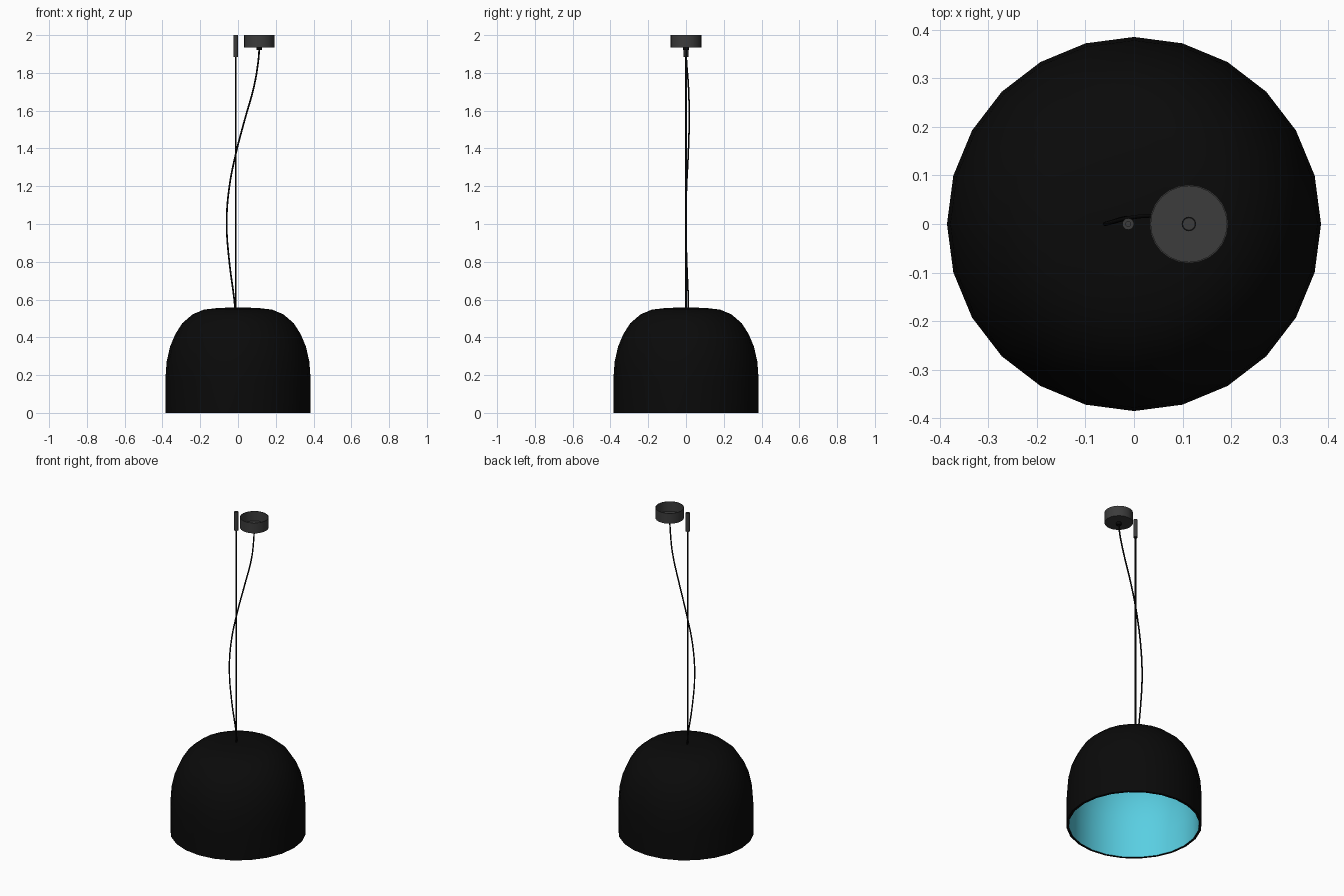
import bpy, bmesh, math
from mathutils import Vector

cube = bpy.data.objects.get("Cube")
if cube:
    bpy.data.objects.remove(cube, do_unlink=True)


def material(name, color):
    m = bpy.data.materials.new(name)
    m.use_nodes = True
    m.diffuse_color = (*color, 1)
    bsdf = next(n for n in m.node_tree.nodes if n.type == 'BSDF_PRINCIPLED')
    bsdf.inputs["Base Color"].default_value = (*color, 1)
    return m


black = material("black", (0.003, 0.003, 0.003))
grey = material("dark grey", (0.045, 0.045, 0.045))
blue = material("light blue", (0.1, 0.62, 0.76))


def lathe(name, profile, sides, center, mats, inner_from=None):
    """Spin an (r, z) profile about z; rows from inner_from on use the second material."""
    bm = bmesh.new()
    rings = []
    for r, z in profile:
        if r == 0:
            rings.append([bm.verts.new((0, 0, z))] * sides)
        else:
            angles = [math.tau * i / sides for i in range(sides)]
            rings.append([bm.verts.new((r * math.cos(a), r * math.sin(a), z)) for a in angles])
    for row, (a, b) in enumerate(zip(rings, rings[1:])):
        for i in range(sides):
            j = (i + 1) % sides
            corners = list(dict.fromkeys((a[i], a[j], b[j], b[i])))
            face = bm.faces.new(corners)
            if inner_from is not None and row >= inner_from:
                face.material_index = 1
    bmesh.ops.recalc_face_normals(bm, faces=bm.faces)
    mesh = bpy.data.meshes.new(name)
    bm.to_mesh(mesh)
    bm.free()
    obj = bpy.data.objects.new(name, mesh)
    bpy.context.collection.objects.link(obj)
    obj.location = (*center, 0)
    for m in mats:
        mesh.materials.append(m)
    bpy.ops.object.select_all(action='DESELECT')
    obj.select_set(True)
    bpy.context.view_layer.objects.active = obj
    bpy.ops.object.shade_smooth_by_angle(angle=math.radians(35))
    return obj


# Domed shade: black outside and rim, blue inside
outer = [(0.385, 0), (0.385, 0.17), (0.378, 0.27), (0.36, 0.35), (0.333, 0.415),
         (0.295, 0.475), (0.24, 0.522), (0.18, 0.547), (0.1, 0.556), (0, 0.558)]
wall = 0.015
inner = [(max(r - wall, 0), max(z - wall, 0)) for r, z in outer]
lathe("shade", outer[::-1] + inner, 24, (0, 0), [black, blue], len(outer))

# Suspension wire and its ceiling grip
wire_x = -0.012
lathe("suspension_wire", [(0, 0.54), (0.005, 0.54), (0.005, 1.9), (0, 1.9)], 10, (wire_x, 0), [black])
lathe("ceiling_grip", [(0, 1.885), (0.012, 1.885), (0.012, 2), (0.005, 2), (0.005, 1.96), (0, 1.96)],
      16, (wire_x, 0), [grey])

# Ceiling canopy: shallow cup, open on top
canopy_x = 0.113
lathe("canopy", [(0, 1.935), (0.081, 1.935), (0.081, 2), (0.078, 2), (0.078, 1.939), (0, 1.939)],
      24, (canopy_x, 0), [grey])
lathe("cable_gland", [(0, 1.92), (0.015, 1.92), (0.015, 1.942), (0.012, 1.942), (0.012, 1.938), (0, 1.938)],
      16, (canopy_x, 0), [black])

# Slack power cable
path = [(canopy_x, 0, 1.93), (0.107, 0.003, 1.86), (0.085, 0.013, 1.73), (0.035, 0.017, 1.55),
        (-0.012, 0.012, 1.37), (-0.047, 0.003, 1.19), (-0.06, 0, 1.0), (-0.046, 0.004, 0.8),
        (-0.02, 0.012, 0.6), (-0.015, 0.012, 0.54)]
curve = bpy.data.curves.new("power_cable", 'CURVE')
curve.dimensions = '3D'
curve.bevel_depth = 0.0045
curve.bevel_resolution = 1
curve.resolution_u = 4
curve.use_fill_caps = True
spline = curve.splines.new('BEZIER')
spline.bezier_points.add(len(path) - 1)
for point, co in zip(spline.bezier_points, path):
    point.co = Vector(co)
    point.handle_left_type = point.handle_right_type = 'AUTO'
curve.materials.append(black)
bpy.context.collection.objects.link(bpy.data.objects.new("power_cable", curve))
